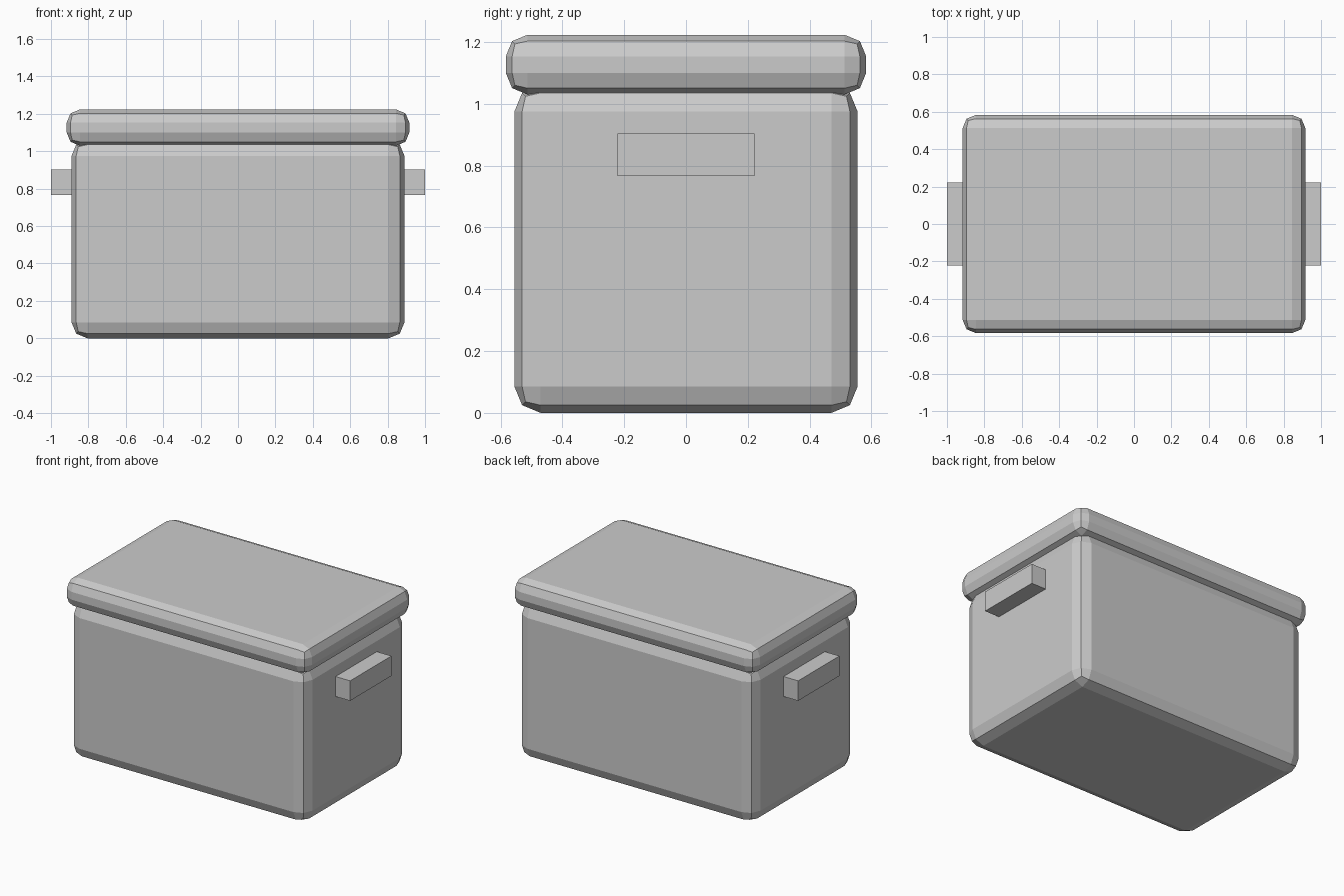
import bpy

if "Cube" in bpy.data.objects:
    bpy.data.objects.remove(bpy.data.objects["Cube"])


def box(name, x, y, z, bevel=0.0):
    """Flat-shaded box from (min, max) ranges, optionally with chamfered edges."""
    size = [r[1] - r[0] for r in (x, y, z)]
    centre = [(r[0] + r[1]) / 2 for r in (x, y, z)]
    bpy.ops.mesh.primitive_cube_add(size=1, location=centre)
    ob = bpy.context.object
    ob.name = name
    ob.scale = size
    bpy.ops.object.transform_apply(location=False, rotation=False, scale=True)
    if bevel:
        mod = ob.modifiers.new("rounded_edges", 'BEVEL')
        mod.width = bevel
        mod.segments = 2
        mod.limit_method = 'NONE'
    return ob


# Chest body, its top edge tucked slightly into the lid
box("body", (-0.89, 0.89), (-0.555, 0.555), (0, 1.06), 0.085)

# Overhanging lid
box("lid", (-0.916, 0.916), (-0.583, 0.583), (1.03, 1.223), 0.07)

# Side handles
for side, name in ((-1, "left_handle"), (1, "right_handle")):
    box(name, sorted((side * 0.86, side * 1.0)), (-0.222, 0.222), (0.767, 0.903))
